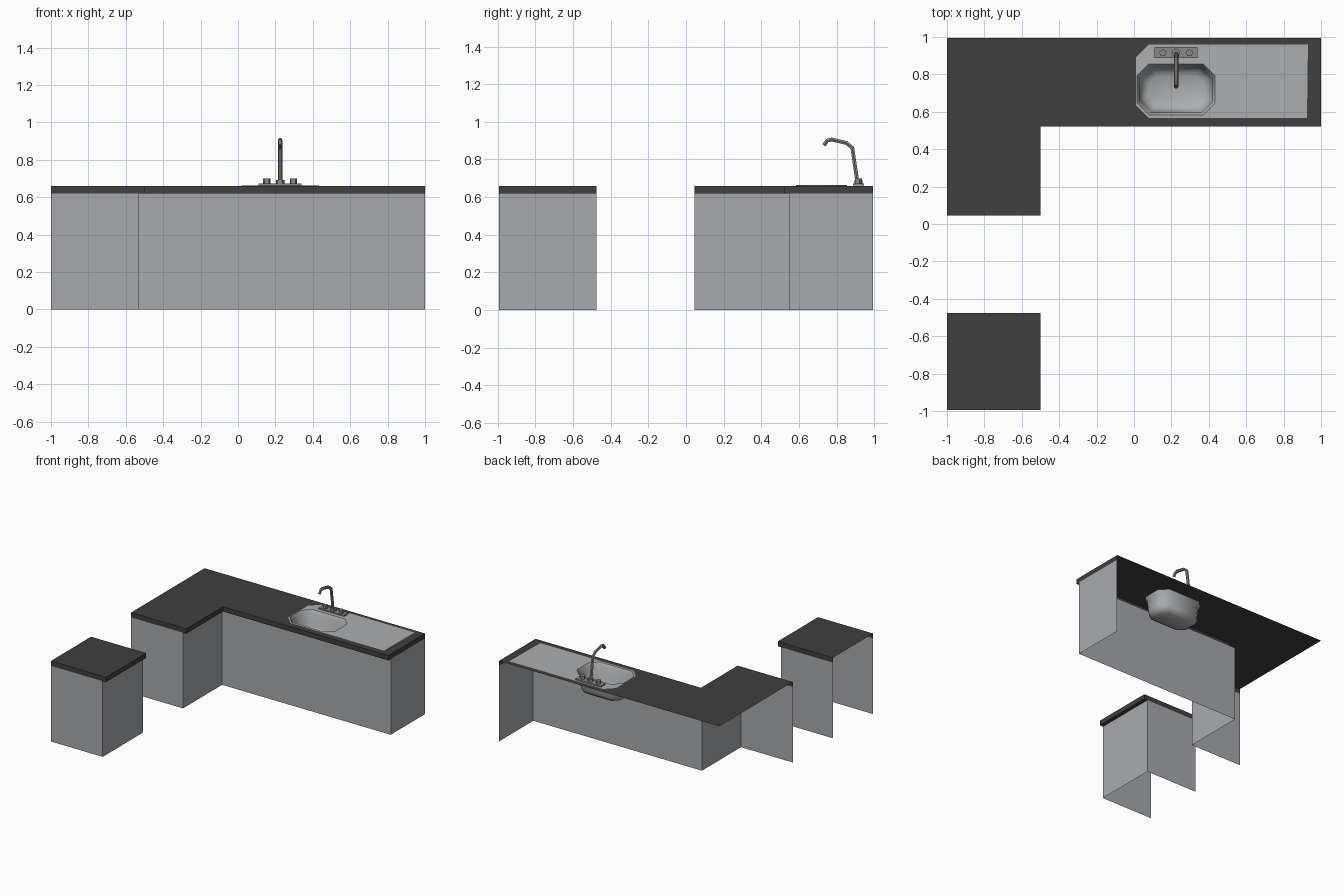
import bpy, bmesh, math

if "Cube" in bpy.data.objects:
    bpy.data.objects.remove(bpy.data.objects["Cube"])


def material(name, rgb):
    m = bpy.data.materials.new(name)
    m.diffuse_color = (*rgb, 1)
    m.use_nodes = True
    m.node_tree.nodes["Principled BSDF"].inputs["Base Color"].default_value = m.diffuse_color
    return m


CABINET = material("cabinet_grey", (0.39, 0.40, 0.42))
COUNTER = material("counter_charcoal", (0.05, 0.05, 0.05))
STEEL = material("sink_steel", (0.41, 0.42, 0.43))
CHROME = material("tap_metal", (0.25, 0.25, 0.25))


def finish(name, bm, mat):
    me = bpy.data.meshes.new(name)
    bm.to_mesh(me)
    bm.free()
    me.materials.append(mat)
    ob = bpy.data.objects.new(name, me)
    bpy.context.collection.objects.link(ob)
    return ob


def ring(bm, pts, z):
    return [bm.verts.new((x, y, z)) for x, y in pts]


def wall(bm, pts, z0, z1):
    """Open sheet standing along a path; faces point right of the path."""
    lo, hi = ring(bm, pts, z0), ring(bm, pts, z1)
    for i in range(len(pts) - 1):
        bm.faces.new((lo[i], lo[i + 1], hi[i + 1], hi[i]))


def sheet(bm, outline, z, hole=None):
    """Flat upward-facing sheet, optionally with a hole."""
    edges = []
    for loop in [outline] + ([hole] if hole else []):
        vs = ring(bm, loop, z)
        edges += [bm.edges.new((vs[i - 1], vs[i])) for i in range(len(vs))]
    res = bmesh.ops.triangle_fill(bm, edges=edges, use_beauty=True, normal=(0, 0, 1))
    for f in res["geom"]:
        if isinstance(f, bmesh.types.BMFace):
            f.normal_update()
            if f.normal.z < 0:
                f.normal_flip()


def octagon(cx, cy, hx, hy, c):
    return [(cx - hx + c, cy - hy), (cx + hx - c, cy - hy), (cx + hx, cy - hy + c),
            (cx + hx, cy + hy - c), (cx + hx - c, cy + hy), (cx - hx + c, cy + hy),
            (cx - hx, cy + hy - c), (cx - hx, cy - hy + c)]


BX, BY, HX, HY = 0.225, 0.72, 0.208, 0.136   # basin centre and half sizes
rim = octagon(BX, BY, HX, HY, 0.062)
TOP, LOW = 0.66, 0.62

# cabinet panels and worktops, open at the wall sides
units = {
    "corner": ([(-1, .045), (-.53, .045), (-.53, .55), (1, .55), (1, .995)],
               [(-1, .045), (-.5, .045), (-.5, .52), (1, .52), (1, .995)],
               [(-1, .995)], rim),
    "island": ([(-1, -.995), (-.53, -.995), (-.53, -.475), (-1, -.475)],
               [(-1, -.995), (-.5, -.995), (-.5, -.475), (-1, -.475)], [], None),
}
for name, (panel, edge, extra, hole) in units.items():
    bm = bmesh.new()
    wall(bm, panel, 0, LOW)
    finish(name + "_cabinet", bm, CABINET)

    bm = bmesh.new()
    sheet(bm, edge + extra, TOP, hole)
    wall(bm, edge, LOW, TOP)
    # underside of the overhang
    for i in range(1, len(edge) - 2):
        quad = [panel[i], panel[i + 1], edge[i + 1], edge[i]]
        bm.faces.new(ring(bm, quad, LOW))
    bmesh.ops.remove_doubles(bm, verts=bm.verts, dist=1e-5)
    finish(name + "_worktop", bm, COUNTER)

# steel drainboard around the basin
bm = bmesh.new()
board = [(.08, .567), (.925, .567), (.93, .96), (.08, .96), (.01, .89), (.01, .635)]
sheet(bm, board, TOP + 0.003, rim)
finish("drainboard", bm, STEEL)

# basin
bm = bmesh.new()
steps = [(0, TOP + .003), (.012, TOP - .02), (.02, .54), (.032, .51), (.06, .492)]
loops = [ring(bm, octagon(BX, BY, HX - d, HY - d, .062 - d * .3), z) for d, z in steps]
for a, b in zip(loops, loops[1:]):
    for i in range(8):
        j = (i + 1) % 8
        bm.faces.new((a[i], a[j], b[j], b[i]))
bm.faces.new(loops[-1])
basin = finish("basin", bm, STEEL)
basin.data.shade_smooth()

# tap base plate
bm = bmesh.new()
bmesh.ops.create_cube(bm, size=1)
for v in bm.verts:
    v.co = (.225 + v.co.x * .23, .917 + v.co.y * .058, .667 + v.co.z * .012)
finish("tap_base", bm, CHROME)

# knobs and spout collar
for name, x, r, h in (("left_knob", .154, .02, .028), ("right_knob", .296, .02, .028),
                      ("spout_collar", .225, .024, .02)):
    bm = bmesh.new()
    pts = [(x + r * math.sin(-k * math.tau / 5), .915 + r * math.cos(k * math.tau / 5))
           for k in range(5)]
    lo, hi = ring(bm, pts, .672), ring(bm, pts, .672 + h)
    for i in range(5):
        j = (i + 1) % 5
        bm.faces.new((lo[i], lo[j], hi[j], hi[i]))
    bm.faces.new(hi)
    finish(name, bm, CHROME)

# bent spout
cu = bpy.data.curves.new("spout", "CURVE")
cu.dimensions = "3D"
cu.bevel_depth, cu.bevel_resolution, cu.use_fill_caps = .012, 1, True
path = [(.912, .67), (.884, .862), (.852, .888), (.775, .906), (.75, .9), (.733, .875)]
sp = cu.splines.new("POLY")
sp.points.add(len(path) - 1)
for p, (y, z) in zip(sp.points, path):
    p.co = (.225, y, z, 1)
cu.materials.append(CHROME)
spout = bpy.data.objects.new("spout", cu)
bpy.context.collection.objects.link(spout)
bpy.context.view_layer.objects.active = spout
spout.select_set(True)
bpy.ops.object.convert(target="MESH")
bpy.ops.object.shade_smooth_by_angle()
